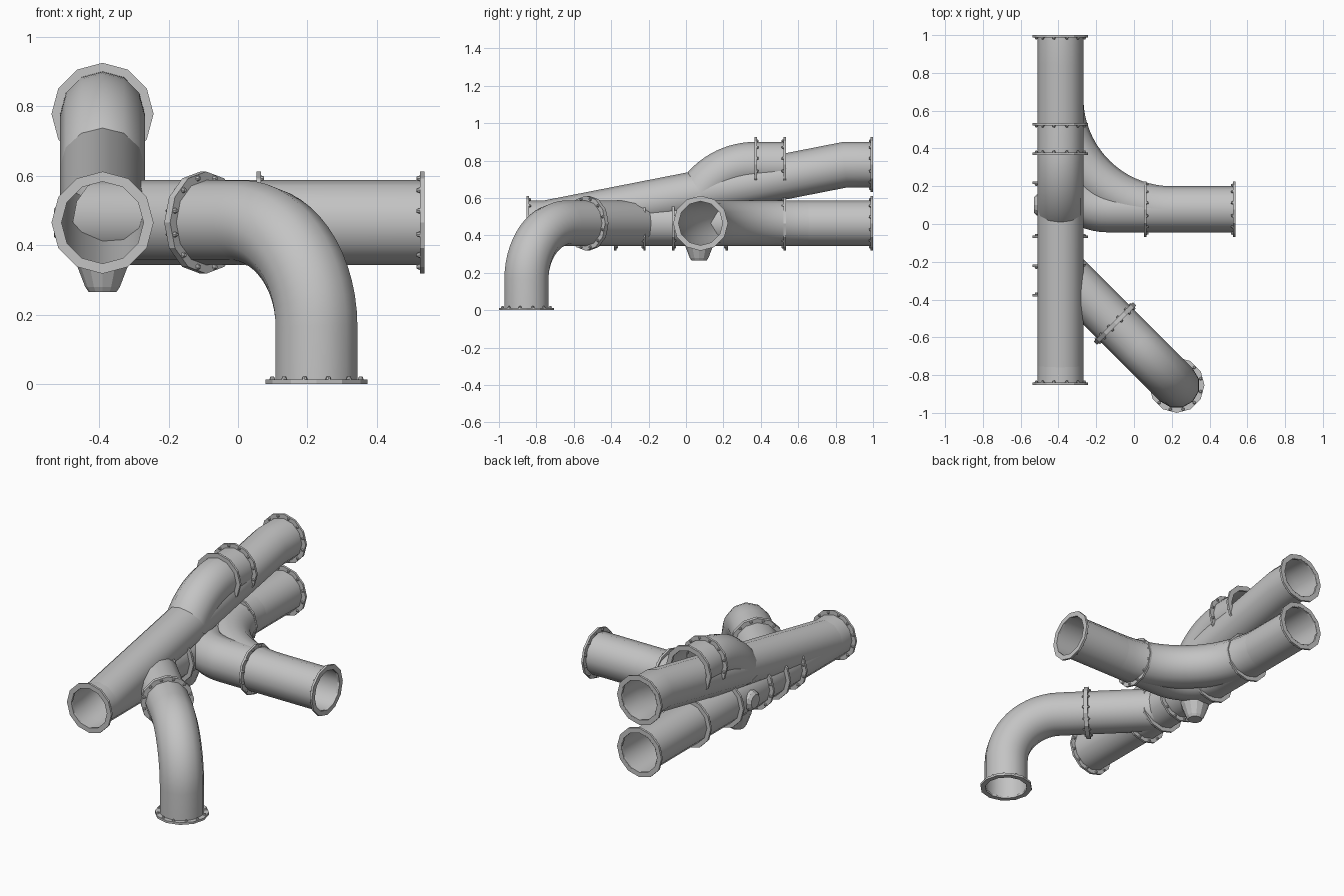
import bpy, bmesh, math
from mathutils import Vector, Matrix

cube = bpy.data.objects.get("Cube")
if cube:
    bpy.data.objects.remove(cube, do_unlink=True)

SIDES = 12
PIPE_R, FLANGE_R, BOLT_R = 0.122, 0.147, 0.132
MAIN_X, MAIN_Z, HIGH_Z = -0.39, 0.465, 0.778

grey = bpy.data.materials.new("pipe grey")
grey.use_nodes = True
GREY = (0.55, 0.55, 0.55, 1)
grey.diffuse_color = GREY
shader = grey.node_tree.nodes["Principled BSDF"]
shader.inputs["Base Color"].default_value = GREY
shader.inputs["Roughness"].default_value = 0.6


def finish(bm, name, smooth):
    mesh = bpy.data.meshes.new(name)
    bm.to_mesh(mesh)
    bm.free()
    mesh.materials.append(grey)
    for p in mesh.polygons:
        p.use_smooth = smooth
    obj = bpy.data.objects.new(name, mesh)
    bpy.context.scene.collection.objects.link(obj)
    return obj


def frame(axis):
    up = Vector((0, 0, 1)) if abs(axis.z) < 0.9 else Vector((0, 1, 0))
    side = axis.cross(up).normalized()
    return side, side.cross(axis).normalized()


def add_rings(bm, centres, radii, axes, cap=False):
    """Skin a row of rings, carrying the cross-section along the path."""
    side, up = frame(axes[0])
    previous, rings = axes[0], []
    for c, r, axis in zip(centres, radii, axes):
        turn = previous.rotation_difference(axis)
        side, up, previous = turn @ side, turn @ up, axis
        angles = [math.tau * k / SIDES for k in range(SIDES)]
        rings.append([bm.verts.new(c + r * (side * math.cos(a) + up * math.sin(a)))
                      for a in angles])
    for a, b in zip(rings, rings[1:]):
        for k in range(SIDES):
            n = (k + 1) % SIDES
            bm.faces.new((a[n], a[k], b[k], b[n]))
    if cap:
        bm.faces.new(rings[-1])
    bmesh.ops.recalc_face_normals(bm, faces=bm.faces)
    return rings


def pipe(name, points):
    pts = [Vector(p) for p in points]
    axes = []
    for i in range(len(pts)):
        before = (pts[i] - pts[max(i - 1, 0)]).normalized()
        after = (pts[min(i + 1, len(pts) - 1)] - pts[i]).normalized()
        axes.append((before + after).normalized())
    bm = bmesh.new()
    add_rings(bm, pts, [PIPE_R] * len(pts), axes)
    return finish(bm, name, True)


def arc(centre, start, end, radius, first, last, steps=14):
    """Points round a centre, from direction start towards direction end."""
    c, u, v = Vector(centre), Vector(start).normalized(), Vector(end).normalized()
    angles = [math.radians(first + (last - first) * i / steps) for i in range(steps + 1)]
    return [c + radius * (u * math.cos(a) + v * math.sin(a)) for a in angles]


def flange(name, centre, axis, thick=0.013, both=False):
    """Twelve-sided collar; the bolt heads stand on the side the axis points to."""
    axis, c = Vector(axis).normalized(), Vector(centre)
    low, high = c - axis * thick / 2, c + axis * thick / 2
    bm = bmesh.new()
    inner = PIPE_R - 0.004
    add_rings(bm, [low, low, high, high, low],
              [inner, FLANGE_R, FLANGE_R, inner, inner], [axis] * 5)
    side, up = frame(axis)
    turn = axis.to_track_quat('Z', 'Y').to_matrix().to_4x4()
    for sign in ((1, -1) if both else (1,)):
        for k in range(SIDES):
            a = math.tau * (k + 0.5) / SIDES
            spot = c + BOLT_R * (side * math.cos(a) + up * math.sin(a))
            spot += axis * sign * (thick / 2 + 0.004)
            flip = Matrix.Rotation(0 if sign > 0 else math.pi, 4, 'X')
            bmesh.ops.create_cone(bm, cap_ends=True, segments=8, radius1=0.009,
                                  radius2=0.005, depth=0.01,
                                  matrix=Matrix.Translation(spot) @ turn @ flip)
    return finish(bm, name, False)


def drain(name, base, axis, profile):
    """Tapered capped stub; the profile lists radius and distance."""
    axis, base = Vector(axis), Vector(base)
    bm = bmesh.new()
    add_rings(bm, [base + axis * d for r, d in profile], [r for r, d in profile],
              [axis] * len(profile), cap=True)
    return finish(bm, name, False)


X, Y, Z = Vector((1, 0, 0)), Vector((0, 1, 0)), Vector((0, 0, 1))
diagonal = (X - Y).normalized()

# Straight main pipe and the pipe that climbs out of it
pipe("main_pipe", [(MAIN_X, -0.85, MAIN_Z), (MAIN_X, 1, MAIN_Z)])
pipe("rising_pipe", [(MAIN_X, -0.85, MAIN_Z), (MAIN_X, -0.75, MAIN_Z),
                     (MAIN_X, 0.85, HIGH_Z), (MAIN_X, 1, HIGH_Z)])

# Upper branch curving out of the rising pipe
bend = arc((MAIN_X, 0.37, HIGH_Z - 0.36), Z, -Y, 0.36, 60, 0)
pipe("upper_branch", bend + [Vector((MAIN_X, 0.53, HIGH_Z))])

# Side branch, with a tight and a wide bend joining the main pipe
SIDE_Y = 0.078
tight = arc((-0.14, SIDE_Y + 0.25, MAIN_Z), -Y, -X, 0.25, 0, 84)
pipe("side_branch", [Vector((0.53, SIDE_Y, MAIN_Z))] + tight)
pipe("side_sweep", arc((0.2, SIDE_Y + 0.59, MAIN_Z), -Y, -X, 0.59, 0, 88, 18))

# Diagonal branch that turns down to the floor
foot = Vector((0.226, -0.853, 0))
start = Vector((MAIN_X, foot.x + foot.y - MAIN_X, MAIN_Z))
R = 0.3
hub = foot - diagonal * R + Z * (MAIN_Z - R)
pipe("floor_branch", [start] + arc(hub, Z, diagonal, R, 0, 90) + [foot + Z * 0.004])

# End flanges
flange("main_front_flange", (MAIN_X, -0.845, MAIN_Z), Y)
flange("main_back_flange", (MAIN_X, 0.993, MAIN_Z), -Y)
flange("rising_back_flange", (MAIN_X, 0.993, HIGH_Z), -Y)
flange("side_end_flange", (0.53, SIDE_Y, MAIN_Z), -X)
flange("floor_flange", foot + Z * 0.0065, Z)

# Joint flanges
for i, y in enumerate((-0.378, -0.222, -0.068, 0.218, 0.527)):
    flange(f"main_joint_flange_{i + 1}", (MAIN_X, y, MAIN_Z), Y if i in (0, 2) else -Y)
flange("upper_joint_flange", (MAIN_X, 0.373, HIGH_Z), Y)
flange("upper_end_flange", (MAIN_X, 0.527, HIGH_Z), -Y)
flange("side_joint_flange", (0.06, SIDE_Y, MAIN_Z), X)
flange("floor_joint_flange", (-0.1, foot.x + foot.y + 0.1, MAIN_Z), diagonal, 0.024, True)

# Drain stub below the main pipe and a shallow plug on its outer side
drain("drain_stub", (MAIN_X, SIDE_Y - 0.008, MAIN_Z), -Z,
      [(0.085, 0.08), (0.075, 0.12), (0.05, 0.185), (0.04, 0.2)])
drain("side_plug", (MAIN_X, 0.1, MAIN_Z), -X, [(0.06, 0.1), (0.055, 0.125), (0.04, 0.14)])
